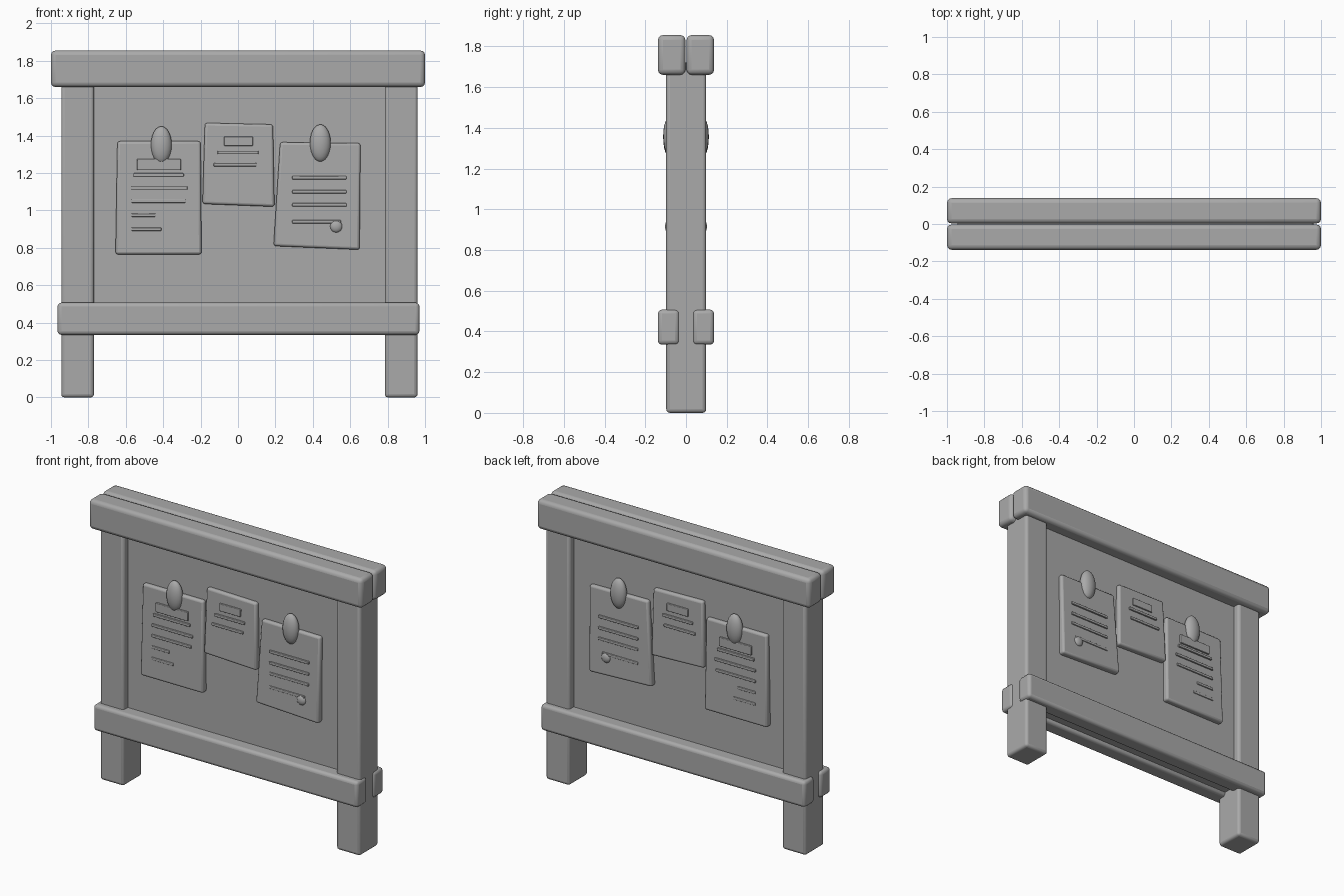
import bpy, bmesh
from mathutils import Vector

if "Cube" in bpy.data.objects:
    bpy.data.objects.remove(bpy.data.objects["Cube"])

# One flat grey for the whole board
grey = bpy.data.materials.new("stone_grey")
grey.use_nodes = True
COLOUR = (0.4, 0.4, 0.4, 1)
grey.diffuse_color = COLOUR
grey.node_tree.nodes["Principled BSDF"].inputs["Base Color"].default_value = COLOUR


def finish(bm, name, bevel=0.0, segments=3):
    """Turn a bmesh into a smooth, softly bevelled object."""
    bmesh.ops.recalc_face_normals(bm, faces=bm.faces)
    mesh = bpy.data.meshes.new(name)
    bm.to_mesh(mesh)
    bm.free()
    obj = bpy.data.objects.new(name, mesh)
    bpy.context.collection.objects.link(obj)
    mesh.materials.append(grey)
    if bevel:
        mod = obj.modifiers.new("soft_edges", "BEVEL")
        mod.width, mod.segments = bevel, segments
    bpy.ops.object.select_all(action="DESELECT")
    obj.select_set(True)
    bpy.context.view_layer.objects.active = obj
    bpy.ops.object.shade_smooth_by_angle(angle=0.7)
    return obj


def box(name, x, y, z, bevel):
    bm = bmesh.new()
    bmesh.ops.create_cube(bm, size=1)
    for v in bm.verts:
        v.co = Vector([(a + b) / 2 + c * (b - a) for c, (a, b) in zip(v.co, (x, y, z))])
    return finish(bm, name, bevel)


def sheet(name, corners, side, top_depth, bottom_depth):
    """Sheet from (x, z) corners: top left, top right, bottom right, bottom left."""
    bm = bmesh.new()
    depths = (top_depth, top_depth, bottom_depth, bottom_depth)
    back = [bm.verts.new((x, side * 0.04, z)) for x, z in corners]
    front = [bm.verts.new((x, side * d, z)) for (x, z), d in zip(corners, depths)]
    bm.faces.new(back)
    bm.faces.new(front)
    for i in range(4):
        j = (i + 1) % 4
        bm.faces.new((back[i], back[j], front[j], front[i]))
    return finish(bm, name, 0.014)


def ball(name, centre, size):
    bm = bmesh.new()
    bmesh.ops.create_uvsphere(bm, u_segments=20, v_segments=12, radius=1)
    for v in bm.verts:
        v.co = Vector([c + s * p for c, s, p in zip(centre, size, v.co)])
    return finish(bm, name)


def strip(name, x, z, side, depth, height):
    """Raised strip lying on a sheet."""
    y = sorted((side * (depth - 0.025), side * depth))
    return box(name, x, y, (z - height / 2, z + height / 2), 0.004)


# Posts and the recessed panel between them
box("right_post", (-0.945, -0.77), (-0.097, 0.099), (0, 1.72), 0.018)
box("left_post", (0.785, 0.96), (-0.097, 0.099), (0, 1.72), 0.018)
box("panel", (-0.8, 0.81), (-0.052, 0.052), (0.36, 1.72), 0.005)

SHEETS = {
    "right_notice": [(-0.645, 1.37), (-0.2, 1.37), (-0.195, 0.765), (-0.655, 0.765)],
    "middle_notice": [(-0.177, 1.468), (0.187, 1.46), (0.195, 1.02), (-0.19, 1.035)],
    "left_notice": [(0.225, 1.365), (0.655, 1.36), (0.65, 0.79), (0.19, 0.81)],
}
# Written lines: x start, x end, z
LINES = [
    (-0.56, -0.29, 1.19), (-0.57, -0.27, 1.12), (-0.57, -0.28, 1.05),
    (-0.57, -0.44, 0.975), (-0.57, -0.41, 0.9),
    (-0.11, 0.11, 1.31), (-0.13, 0.1, 1.245),
    (0.29, 0.58, 1.175), (0.29, 0.58, 1.1), (0.29, 0.58, 1.03), (0.29, 0.55, 0.94),
]

# Everything that repeats on both faces of the board
for side, face in ((-1, "front"), (1, "back")):
    top_y = sorted((side * 0.003, side * 0.138))
    rail_y = sorted((side * 0.033, side * 0.138))
    box(face + "_top_beam", (-1, 1), top_y, (1.66, 1.855), 0.025)
    box(face + "_lower_rail", (-0.965, 0.97), rail_y, (0.335, 0.507), 0.02)

    for name, corners in SHEETS.items():
        sheet(f"{face}_{name}", corners, side, 0.078, 0.09)
    for i, (x0, x1, z) in enumerate(LINES):
        strip(f"{face}_written_line_{i + 1}", (x0, x1), z, side, 0.093, 0.018)

    strip(face + "_right_heading", (-0.54, -0.305), 1.245, side, 0.092, 0.06)
    strip(face + "_middle_heading", (-0.075, 0.08), 1.37, side, 0.09, 0.05)

    # Pins holding the outer notices, and a seal on the left one
    for label, x, z in (("right", -0.41, 1.35), ("left", 0.44, 1.36)):
        ball(f"{face}_{label}_pin", (x, side * 0.075, z), (0.056, 0.037, 0.1))
    ball(face + "_seal", (0.525, side * 0.085, 0.915), (0.033, 0.018, 0.033))
